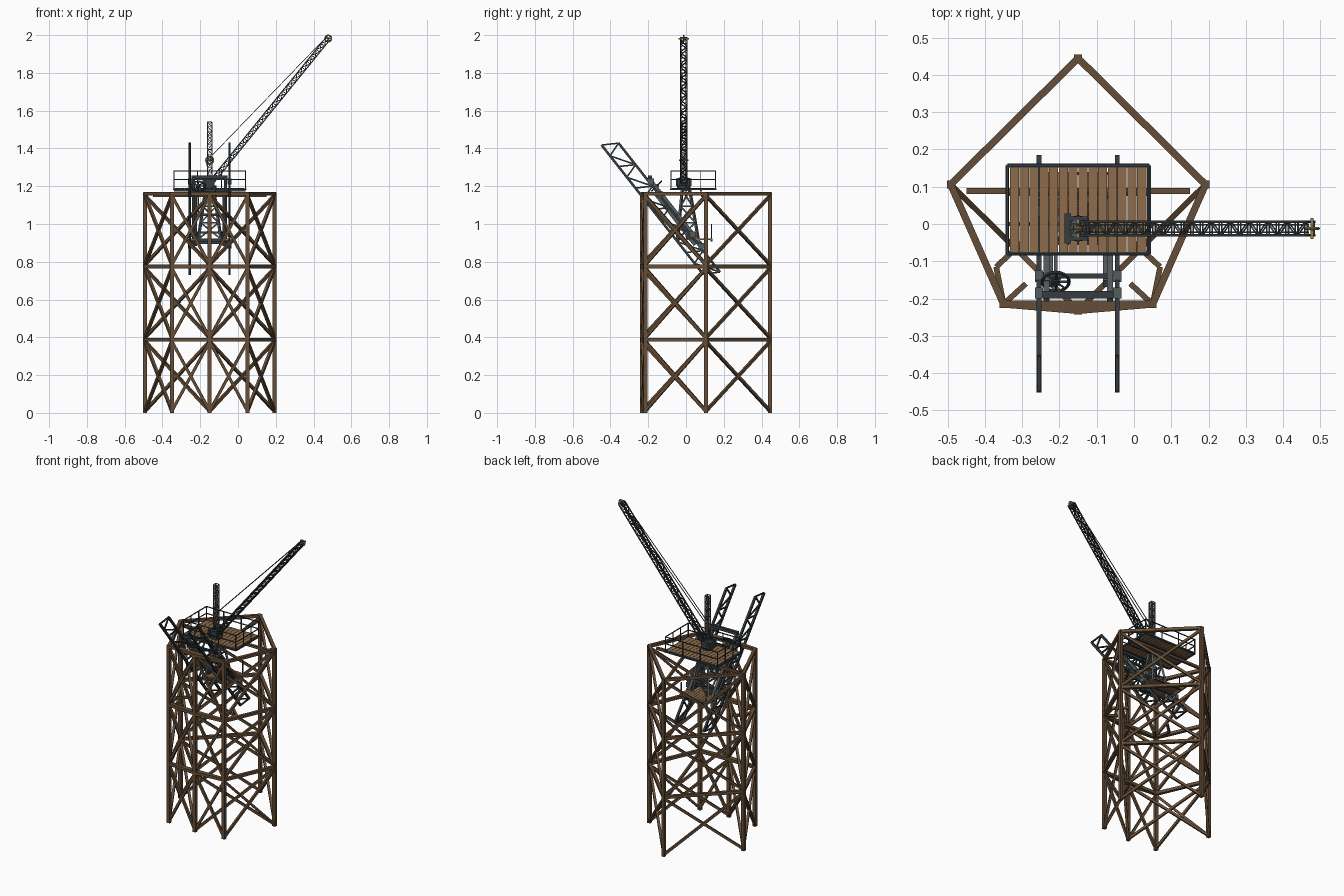
import bpy, bmesh, math
from mathutils import Vector, Matrix

if "Cube" in bpy.data.objects:
    bpy.data.objects.remove(bpy.data.objects["Cube"])

def mat(name, c):
    m = bpy.data.materials.new(name)
    m.diffuse_color = (*c, 1)
    m.use_nodes = True
    m.node_tree.nodes["Principled BSDF"].inputs["Base Color"].default_value = m.diffuse_color
    return m
WOOD = mat("timber", (0.13, 0.075, 0.038))
PLANK = mat("planks", (0.27, 0.15, 0.07))
STEEL = mat("steel", (0.035, 0.045, 0.05))
GREY = mat("light_steel", (0.09, 0.105, 0.11))
BRASS = mat("brass", (0.3, 0.2, 0.08))
CX = -0.15  # symmetry axis of the tower

def add_beam(bm, a, b, w, h=None):
    a, b = Vector(a), Vector(b)
    d = b - a
    z = d.normalized()
    ref = Vector((0, 0, 1)) if abs(z.z) < 0.99 else Vector((0, 1, 0))
    x = z.cross(ref).normalized()
    y = x.cross(z)
    m = Matrix((x * w, y * (h or w), z * d.length)).transposed().to_4x4()
    m.translation = (a + b) / 2
    bmesh.ops.create_cube(bm, size=1, matrix=m)

def finish(name, bm, material):
    bmesh.ops.recalc_face_normals(bm, faces=bm.faces)
    me = bpy.data.meshes.new(name)
    bm.to_mesh(me)
    bm.free()
    me.materials.append(material)
    ob = bpy.data.objects.new(name, me)
    bpy.context.collection.objects.link(ob)
    return ob

def beams(name, segs, w, material, h=None):
    bm = bmesh.new()
    for a, b in segs:
        add_beam(bm, a, b, w, h)
    return finish(name, bm, material)

def mirrored(segs):
    f = lambda p: (2 * CX - p[0], p[1], p[2])
    return segs + [(f(a), f(b)) for a, b in segs]

def boxes(name, items, material):
    bm = bmesh.new()
    for c, s in items:
        bmesh.ops.create_cube(bm, size=1, matrix=Matrix.Translation(c) @ Matrix.Diagonal((*s, 1)))
    return finish(name, bm, material)

def cyl(name, c, axis, r, depth, material, n=16):
    bm = bmesh.new()
    q = Vector((0, 0, 1)).rotation_difference(Vector(axis)).to_matrix().to_4x4()
    bmesh.ops.create_cone(bm, cap_ends=True, segments=n, radius1=r, radius2=r, depth=depth,
                          matrix=Matrix.Translation(c) @ q)
    return finish(name, bm, material)

def wheel(name, c, axis, r, material, spokes=6, tube=0.004):
    bpy.ops.mesh.primitive_torus_add(major_radius=r, minor_radius=tube, major_segments=20,
                                     minor_segments=6, location=c)
    ob = bpy.context.object
    ob.name = name
    q = Vector((0, 0, 1)).rotation_difference(Vector(axis))
    ob.rotation_euler = q.to_euler()
    ob.data.materials.append(material)
    ring = [Vector(c) + q @ Vector((r * math.cos(t), r * math.sin(t), 0))
            for t in (math.tau * i / spokes for i in range(spokes))]
    beams(name + "_spokes", [(c, p) for p in ring], tube * 1.2, material)
    cyl(name + "_hub", c, axis, r * 0.28, tube * 4, material, 10)

def lattice(name, a, b, u0, v0, u1, v1, n, cw, bw, material):
    # four chords with zigzag bracing between end sections
    a, b = Vector(a), Vector(b)
    sg = [(-1, -1), (1, -1), (1, 1), (-1, 1)]
    P = lambda k, t: a.lerp(b, t) + Vector(u0).lerp(Vector(u1), t) * sg[k % 4][0] + Vector(v0).lerp(Vector(v1), t) * sg[k % 4][1]
    beams(name + "_chords", [(P(k, 0), P(k, 1)) for k in range(4)], cw, material)
    br = []
    for i in range(n + 1):
        for k in range(4):
            br.append((P(k, i / n), P(k + 1, i / n)))
            if i < n:
                j = (i + k) % 2
                br.append((P(k + j, i / n), P(k + 1 - j, (i + 1) / n)))
    beams(name + "_braces", br, bw, material)

# timber tower: six posts, ring beams and cross braces in three tiers
back, left, right = (CX, 0.445), (-0.492, 0.106), (0.192, 0.106)
fl, fr, fc = (-0.35, -0.215), (0.05, -0.215), (CX, -0.232)
posts = [back, left, fl, fc, fr, right]
levels = [0, 0.388, 0.775, 1.16]
edges = [(posts[i], posts[(i + 1) % 6]) for i in range(6)]
beams("tower_posts", [((*p, 0), (*p, 1.168)) for p in posts], 0.021, WOOD)
beams("tower_ring_beams", [((*p, z), (*q, z)) for p, q in edges + [(fl, fr)] for z in levels[1:]], 0.019, WOOD)
beams("tower_cross_braces", [s for p, q in edges + [(left, fc), (right, fc)]
      for z0, z1 in zip(levels, levels[1:])
      for s in (((*p, z0 + .01), (*q, z1 - .01)), ((*p, z1 - .01), (*q, z0 + .01)))], 0.015, WOOD)
beams("platform_support_beam", [((-0.45, 0.088, 1.15), (0.15, 0.088, 1.15))], 0.016, WOOD)
beams("front_knee_beams", mirrored([((-0.35, -0.215, .775), (-0.37, -0.115, .775)),
      ((-0.37, -0.115, .775), (-0.3, -0.05, .775)), ((-0.35, -0.215, .775), (-0.29, -0.16, .775))]), 0.015, WOOD)

# upper platform with planks, steel frame and railing
X0, X1, Y0, Y1, ZP = -0.34, 0.04, -0.08, 0.157, 1.187
n = 14
pw = (X1 - X0 - 0.012) / n
boxes("platform_planks", [((X0 + .006 + pw * (i + .5), (Y0 + Y1) / 2, ZP), (pw - .002, Y1 - Y0 - .01, .008)) for i in range(n)], PLANK)
C = [(X0, Y0), (X1, Y0), (X1, Y1), (X0, Y1)]
beams("platform_frame", [((*C[i], ZP - .003), (*C[(i + 1) % 4], ZP - .003)) for i in range(4)]
      + [((X0, y, ZP - .009), (X1, y, ZP - .009)) for y in (0, 0.08)], 0.01, STEEL)
rail = [((*C[i], z), (*C[(i + 1) % 4], z)) for i in range(4) for z in (1.235, 1.28)]
for i in range(4):
    a, b = Vector((*C[i], ZP)), Vector((*C[(i + 1) % 4], ZP))
    for k in range(3):
        p = a.lerp(b, k / 3)
        rail.append((p, p + Vector((0, 0, 0.095))))
beams("platform_railing", rail, 0.005, STEEL)

# pair of sloping lattice rails, flat trusses in the y-z plane
top_lo, top_hi = Vector((0, -0.447, 1.418)), Vector((0, -0.357, 1.428))
run = Vector((0, 0.537, -0.683))
chords, webs = [], []
N = 12
off = Vector((-0.255, 0, 0))
lo = lambda t: off + top_lo + run * t
hi = lambda t: off + top_hi + run * t
chords += [(lo(0), lo(1)), (hi(0), hi(1))]
for i in range(N + 1):
    if i % 2 == 0:
        webs.append((lo(i / N), hi(i / N)))
    if i < N:
        webs.append((lo(i / N), hi((i + 1) / N)) if i % 2 else (hi(i / N), lo((i + 1) / N)))
beams("slope_rail_chords", mirrored(chords), 0.013, STEEL)
beams("slope_rail_webs", mirrored(webs), 0.008, STEEL)

# carriage riding on the rails: side girders, cross bars, clamps
g = [((-0.235, -0.2, 1.245), (-0.235, 0.08, 0.89)), ((-0.225, -0.16, 1.16), (-0.225, 0.05, 0.89))]
beams("carriage_girders", mirrored(g), 0.016, GREY, 0.022)
beams("carriage_cross_bars", [((-0.25, y, z), (-0.05, y, z)) for y, z in
      ((-0.14, 1.165), (0.03, 0.955), (0.075, 0.9), (-0.05, 1.05))], 0.013, STEEL)
beams("carriage_head_beam", [((-0.245, -0.19, 1.247), (-0.055, -0.19, 1.247))], 0.02, STEEL)
boxes("carriage_clamps", [((x, y, z), (0.022, 0.03, 0.03)) for x in (-0.255, -0.045)
      for y, z in ((-0.14, 1.16), (-0.185, 1.225), (0.035, 0.945), (0.08, 0.885))], GREY)
for i, x in enumerate((-0.225, -0.075)):
    cyl(f"carriage_roller_{i}", (x, 0.02, 0.935), (1, 0, 0), 0.022, 0.022, STEEL)

# lower platform
boxes("lower_platform_planks", [((CX - .09 + .02 * i, 0.06, 0.92), (.018, 0.16, .008)) for i in range(10)], PLANK)
beams("lower_platform_frame", [((-0.25, y, .912), (-0.05, y, .912)) for y in (-0.015, 0.135)], 0.008, STEEL)
beams("lower_platform_rail_posts", mirrored([((-0.24, 0.135, .91), (-0.24, 0.135, 1.0))]), 0.005, STEEL)

# tapered pedestal carrying the crane
lattice("pedestal", (CX, 0, 1.18), (CX, 0.01, 0.92), (0.022, 0, 0), (0, 0.02, 0), (0.06, 0, 0), (0, 0.055, 0), 3, 0.012, 0.008, GREY)

# hand wheel with its inclined shaft
wheel("hand_wheel", (-0.21, -0.155, 1.2), (0, -0.7, 0.7), 0.036, STEEL, 8, 0.0045)
beams("hand_wheel_shaft", [((-0.21, -0.16, 1.205), (-0.21, -0.05, 1.06))], 0.009, GREY)

# crane turntable and mast
CY = -0.012
cyl("turntable", (CX, CY, 1.197), (0, 0, 1), 0.035, 0.014, STEEL, 20)
boxes("winch_house", [((-0.155, CY + s * 0.026, 1.222), (0.062, 0.012, 0.045)) for s in (-1, 1)]
      + [((-0.178, CY, 1.222), (0.018, 0.08, 0.04))], STEEL)
cyl("winch_drum", (-0.155, CY, 1.23), (0, 1, 0), 0.015, 0.05, GREY)
lattice("mast", (CX, CY, 1.2), (CX, CY, 1.54), (0.012, 0, 0), (0, 0.012, 0), (0.012, 0, 0), (0, 0.012, 0), 14, 0.005, 0.003, GREY)

# boom
A, B = Vector((-0.138, CY, 1.225)), Vector((0.475, CY, 1.98))
nrm = (B - A).cross(Vector((0, 1, 0))).normalized()
lattice("boom", A, B, (0, 0.018, 0), nrm * 0.012, (0, 0.018, 0), nrm * 0.012, 24, 0.006, 0.0042, STEEL)

# pulleys and stay cables
wheel("mast_pulley", (CX, CY, 1.337), (0, 1, 0), 0.02, BRASS)
wheel("boom_pulley", (0.478, CY, 1.982), (0, 1, 0), 0.017, BRASS)
beams("pulley_axles", [((CX, CY - .025, 1.337), (CX, CY + .025, 1.337)), ((.478, CY - .028, 1.982), (.478, CY + .028, 1.982))], 0.008, BRASS)
beams("stay_cables", [((CX, CY + s, 1.35), (0.468, CY + s, 1.99)) for s in (-0.01, 0.01)]
      + [((-0.155, CY, 1.245), (CX - .018, CY, 1.337))], 0.0035, STEEL)
